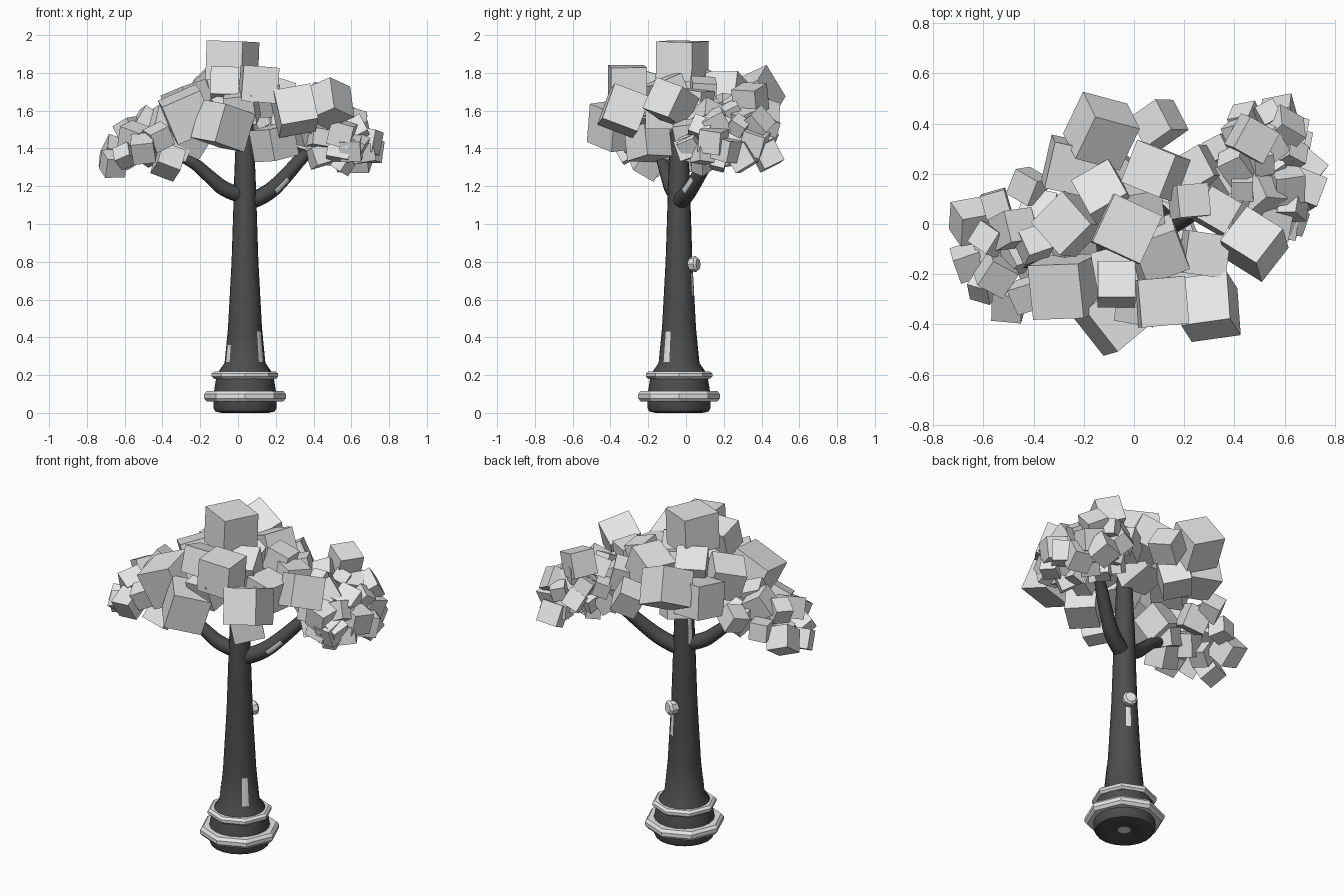
import bpy, bmesh, math, random
from mathutils import Vector, Matrix, Euler

if "Cube" in bpy.data.objects:
    bpy.data.objects.remove(bpy.data.objects["Cube"])

random.seed(11)
CX, CY = 0.037, -0.037          # trunk axis


def material(name, v):
    m = bpy.data.materials.new(name)
    m.diffuse_color = (v, v, v, 1)
    m.use_nodes = True
    m.node_tree.nodes["Principled BSDF"].inputs["Base Color"].default_value = m.diffuse_color
    return m


LIGHT = material("light_grey", 0.8)
DARK = material("dark_grey_bark", 0.075)


def select(ob):
    bpy.ops.object.select_all(action='DESELECT')
    ob.select_set(True)
    bpy.context.view_layer.objects.active = ob


def finish(name, bm, mat, smooth=False):
    bmesh.ops.recalc_face_normals(bm, faces=bm.faces[:])
    me = bpy.data.meshes.new(name)
    bm.to_mesh(me)
    bm.free()
    ob = bpy.data.objects.new(name, me)
    bpy.context.collection.objects.link(ob)
    me.materials.append(mat)
    if smooth:
        select(ob)
        bpy.ops.object.shade_smooth_by_angle(angle=math.radians(40))
    return ob


def lathe(name, profile, n, mat, closed=False, smooth=False):
    bm = bmesh.new()
    rings = [[bm.verts.new((CX + r * math.cos(2 * math.pi * i / n),
                            CY + r * math.sin(2 * math.pi * i / n), z))
              for i in range(n)] for r, z in profile]
    pairs = list(zip(rings, rings[1:]))
    if closed:
        pairs.append((rings[-1], rings[0]))
    else:
        bm.faces.new(rings[0])
        bm.faces.new(rings[-1])
    for a, b in pairs:
        for i in range(n):
            j = (i + 1) % n
            bm.faces.new((a[i], a[j], b[j], b[i]))
    return finish(name, bm, mat, smooth)


# trunk with swollen base and slightly hollow underside
PROFILE = [(.035, .015), (.09, .002), (.125, 0), (.158, .008), (.168, .03), (.168, .09), (.155, .17),
           (.142, .215), (.108, .265), (.09, .45), (.071, .8), (.058, 1.2), (.048, 1.45), (.035, 1.7)]
trunk = lathe("trunk", PROFILE, 20, DARK, smooth=True)
trunk.data.materials.append(LIGHT)
for p in trunk.data.polygons:            # pale spot in the middle of the underside
    if len(p.vertices) > 4 and p.center.z < .1:
        p.material_index = 1

# octagonal rings around the base
for name, ri, ro, z, h in (("lower_ring", .16, .217, .088, .027),
                           ("upper_ring", .135, .176, .2, .02)):
    lathe(name, [(ri, z - h), (ro - .014, z - h), (ro, z - h * .4), (ro, z + h * .4),
                 (ro - .014, z + h), (ri, z + h)], 8, LIGHT, closed=True)

# cut branch stub on the back
bm = bmesh.new()
bmesh.ops.create_cone(bm, cap_ends=True, segments=8, radius1=.036, radius2=.043, depth=.07)
bmesh.ops.bevel(bm, geom=[e for e in bm.edges if all(v.co.z > .02 for v in e.verts)],
                offset=.012, segments=1, affect='EDGES')
bm.transform(Matrix.Translation((.062, .033, .787)) @ Vector((.4, .9, .05)).to_track_quat('Z', 'Y').to_matrix().to_4x4())
finish("branch_stub", bm, LIGHT)


def branch(name, pts):
    cu = bpy.data.curves.new(name, 'CURVE')
    cu.dimensions = '3D'
    cu.bevel_depth = 1
    cu.bevel_resolution = 3
    cu.use_fill_caps = True
    sp = cu.splines.new('NURBS')
    sp.points.add(len(pts) - 1)
    for p, (x, y, z, r) in zip(sp.points, pts):
        p.co = (x, y, z, 1)
        p.radius = r
    sp.use_endpoint_u = True
    sp.order_u = 3
    ob = bpy.data.objects.new(name, cu)
    bpy.context.collection.objects.link(ob)
    cu.materials.append(DARK)
    select(ob)
    bpy.ops.object.convert(target='MESH')
    bpy.ops.object.shade_smooth_by_angle(angle=math.radians(50))
    return bpy.context.view_layer.objects.active


# side branches, the right one with a pale patch on its front
right = branch("right_branch", [(.06, -.03, 1.12, .045), (.15, .0, 1.15, .045), (.26, .07, 1.26, .038),
                                (.36, .14, 1.38, .034), (.52, .22, 1.5, .02)])
right.data.materials.append(LIGHT)
for p in right.data.polygons:
    if 1.17 < p.center.z < 1.24 and p.normal.dot(Vector((.45, -.85, -.1)).normalized()) > .9:
        p.material_index = 1
branch("left_branch", [(.03, -.04, 1.15, .042), (-.06, -.07, 1.17, .042), (-.15, -.1, 1.25, .035),
                       (-.26, -.13, 1.35, .03), (-.48, -.16, 1.43, .02)])


def radius_at(z):
    for (r0, z0), (r1, z1) in zip(PROFILE[4:], PROFILE[5:]):
        if z <= z1:
            return r0 + (r1 - r0) * (z - z0) / (z1 - z0)
    return PROFILE[-1][0]


# pale bark patches, thin sheets just off the trunk
bm = bmesh.new()
for deg, half, z0, z1 in ((-38, 10, .27, .43), (-148, 10, .27, .36), (66, 10, .62, .74), (158, 11, 1.17, 1.38)):
    rows = []
    for k in range(4):
        z = z0 + (z1 - z0) * k / 3
        r = radius_at(z) + .002
        rows.append([bm.verts.new((CX + r * math.cos(math.radians(deg + s * half)),
                                   CY + r * math.sin(math.radians(deg + s * half)), z))
                     for s in (-1, 0, 1)])
    for a, b in zip(rows, rows[1:]):
        for i in range(2):
            bm.faces.new((a[i], a[i + 1], b[i + 1], b[i]))
finish("bark_patches", bm, LIGHT)


def add_cube(bm, pos, size, yaw=None, tilt=.45):
    yaw = random.uniform(0, math.pi / 2) if yaw is None else math.radians(yaw)
    rot = Euler((random.uniform(-tilt, tilt), random.uniform(-tilt, tilt), yaw)).to_matrix().to_4x4()
    bmesh.ops.create_cube(bm, size=size, matrix=Matrix.Translation(pos) @ rot)


# crown: large cubes (x, y, z, size, yaw)
CROWN = [(.1, -.1, 1.68, .18, 20), (.11, -.31, 1.74, .19, 5), (-.07, -.24, 1.74, .15, 0),
         (-.08, -.37, 1.52, .21, 40), (.3, -.33, 1.6, .2, 8), (.48, -.08, 1.64, .18, 52),
         (-.27, -.25, 1.58, .22, 2), (-.13, .37, 1.68, .2, -15), (-.25, .23, 1.6, .19, -12),
         (.1, .4, 1.57, .14, 35), (.09, .21, 1.69, .18, -22), (-.26, .0, 1.64, .18, 45),
         (-.12, .12, 1.7, .17, 30), (.22, .09, 1.7, .13, 5), (.33, .05, 1.64, .14, 60),
         (.28, -.12, 1.6, .17, -8), (.19, -.2, 1.43, .17, 40), (-.25, -.1, 1.45, .15, 20),
         (.0, .05, 1.64, .2, 10), (.25, .22, 1.6, .14, 30), (-.04, -.19, 1.6, .18, 15),
         (-.1, .22, 1.53, .16, 50), (.02, -.3, 1.62, .16, -10)]
bm = bmesh.new()
add_cube(bm, (-.03, -.02, 1.862), .21, -25, .25)
for x, y, z, s, yaw in CROWN:
    add_cube(bm, (x, y, z), s, yaw)
finish("crown_foliage", bm, LIGHT)

# left foliage: medium cubes (x, y, z, size)
LEFT = [(-.65, .01, 1.37, .13), (-.66, -.15, 1.32, .11), (-.5, -.31, 1.4, .12), (-.55, -.2, 1.46, .12),
        (-.48, -.02, 1.53, .13), (-.42, .15, 1.49, .11), (-.37, -.2, 1.33, .13), (-.55, .08, 1.43, .1),
        (-.42, -.28, 1.46, .11), (-.58, -.06, 1.5, .1), (-.47, -.12, 1.4, .13), (-.38, .05, 1.45, .13),
        (-.33, -.12, 1.4, .12), (-.6, -.25, 1.36, .09), (-.4, -.08, 1.55, .11), (-.56, -.1, 1.36, .1)]
bm = bmesh.new()
for x, y, z, s in LEFT:
    add_cube(bm, (x, y, z), s, tilt=.6)
finish("left_foliage", bm, LIGHT)

# right foliage: small cubes spread evenly through a drooping ellipsoid
bm = bmesh.new()
placed = []
for _ in range(3000):
    d = Vector([random.uniform(-1, 1) for _ in range(3)])
    p = Vector((.51 + d.x * .19, .21 + d.y * .24, 1.47 + d.z * .16 - d.x * .05 + d.y * .03))
    if .3 < d.length < 1 and len(placed) < 48 and all((p - q).length > .085 for q in placed):
        placed.append(p)
        add_cube(bm, p, random.uniform(.075, .125), tilt=.6)
for pos, s in (((.47, .34, 1.66), .14), ((.58, .43, 1.36), .12), ((.6, .01, 1.4), .11)):
    add_cube(bm, pos, s)
finish("right_foliage", bm, LIGHT)
